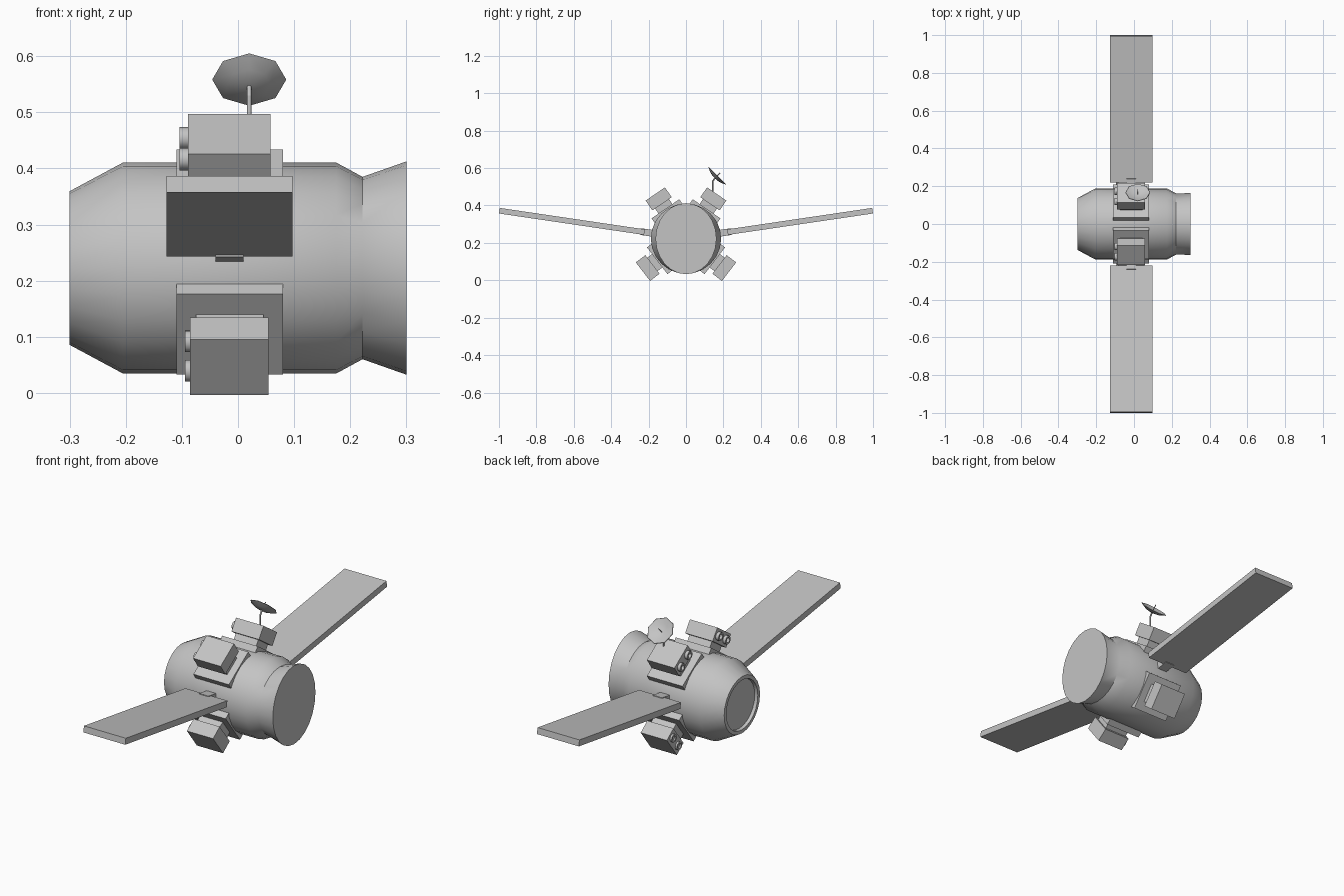
import bpy, bmesh, math
from mathutils import Matrix, Vector

cube = bpy.data.objects.get("Cube")
if cube:
    bpy.data.objects.remove(cube, do_unlink=True)

AXIS_Z = 0.2225

grey = bpy.data.materials.new("light_grey")
grey.use_nodes = True
GREY = (0.55, 0.55, 0.55, 1)
grey.diffuse_color = GREY
grey.node_tree.nodes["Principled BSDF"].inputs["Base Color"].default_value = GREY


def finish(name, bm, matrix=Matrix(), smooth=None):
    """Turn a bmesh into a grey object, optionally smooth below an angle."""
    bm.transform(matrix)
    bmesh.ops.recalc_face_normals(bm, faces=bm.faces)
    mesh = bpy.data.meshes.new(name)
    bm.to_mesh(mesh)
    bm.free()
    mesh.materials.append(grey)
    obj = bpy.data.objects.new(name, mesh)
    bpy.context.collection.objects.link(obj)
    if smooth:
        bpy.ops.object.select_all(action='DESELECT')
        obj.select_set(True)
        bpy.context.view_layer.objects.active = obj
        bpy.ops.object.shade_smooth_by_angle(angle=math.radians(smooth))
    return obj


def box(name, lo, hi, matrix=Matrix(), cuts=0):
    """Box between two corners, with optional seams along y."""
    lo, hi = Vector(lo), Vector(hi)
    bm = bmesh.new()
    bmesh.ops.create_cube(bm, size=1)
    bm.transform(Matrix.Translation((lo + hi) / 2) @ Matrix.Diagonal((hi - lo).to_4d()))
    for i in range(1, cuts):
        y = lo.y + (hi.y - lo.y) * i / cuts
        bmesh.ops.bisect_plane(bm, geom=bm.verts[:] + bm.edges[:] + bm.faces[:],
                               plane_co=(0, y, 0), plane_no=(0, 1, 0))
    return finish(name, bm, matrix)


def loft(name, rings, sides, matrix=Matrix(), smooth=None, caps=True):
    """Skin elliptical rings (x, y radius, z radius) set along the x axis."""
    bm = bmesh.new()
    loops = []
    for x, ry, rz in rings:
        angles = [math.tau * i / sides for i in range(sides)]
        loops.append([bm.verts.new((x, ry * math.sin(a), rz * math.cos(a))) for a in angles])
    for a, b in zip(loops, loops[1:]):
        for i in range(sides):
            j = (i + 1) % sides
            bm.faces.new((a[i], a[j], b[j], b[i]))
    if caps:
        bm.faces.new(loops[0])
        bm.faces.new(loops[-1])
    return finish(name, bm, matrix, smooth)


def rod(name, start, end, radius, sides=8):
    start, end = Vector(start), Vector(end)
    way = end - start
    m = Matrix.Translation(start) @ way.to_track_quat('X', 'Z').to_matrix().to_4x4()
    return loft(name, [(0, radius, radius), (way.length, radius, radius)], sides, m, 50)


# Hull: recessed front hatch, tapered drum, and a skirt that flares only in height
loft("hull", [(-0.285, 0.118, 0.118), (-0.30, 0.12, 0.12), (-0.30, 0.137, 0.137),
              (-0.205, 0.188, 0.188), (0.175, 0.188, 0.188),
              (0.222, 0.1625, 0.1625), (0.30, 0.163, 0.19)],
     24, Matrix.Translation((0, 0, AXIS_Z)), smooth=35)

# Four equipment modules around the hull
for side, side_name in ((1, "back"), (-1, "front")):
    for level, degrees, half in (("upper", 55.5, 0.0735), ("lower", -37.5, 0.07)):
        e = math.radians(degrees)
        tangent = Vector((0, -side * math.sin(e), math.cos(e)))
        radial = Vector((0, side * math.cos(e), math.sin(e)))
        frame = Matrix((Vector((1, 0, 0)), tangent, radial)).transposed().to_4x4()
        frame = Matrix.Translation((0, 0, AXIS_Z)) @ frame
        tag = f"{level}_{side_name}"
        box(f"{tag}_base_plate", (-0.11, -0.09, 0.16), (0.08, 0.09, 0.194), frame)
        box(f"{tag}_neck", (-0.075, -0.045, 0.18), (0.045, 0.045, 0.235), frame)
        mid = -0.0155
        box(f"{tag}_module", (mid - half, -0.0625, 0.226), (mid + half, 0.0625, 0.29), frame)
        # Pair of hollow round ports on the module end
        face = mid - half
        tip = face - (0.015 if level == "upper" else 0.009)
        for k, t in enumerate((-0.033, 0.033)):
            loft(f"{tag}_port_{k + 1}",
                 [(face - 0.002, 0.012, 0.012), (tip, 0.012, 0.012),
                  (tip, 0.02, 0.02), (face + 0.003, 0.02, 0.02)],
                 10, frame @ Matrix.Translation((0, t, 0.258)), smooth=40)

    # Solar wing in five sections, hinged at the hull side and tilted upward
    hinge = (Matrix.Translation((0, side * 0.222, 0.2575))
             @ Matrix.Rotation(side * math.radians(8.4), 4, 'X')
             @ Matrix.Diagonal((1, side, 1, 1)))
    box(f"{side_name}_solar_wing", (-0.127, 0, -0.015), (0.097, 0.784, 0.015), hinge, cuts=5)
    box(f"{side_name}_wing_bracket", (-0.04, -0.06, -0.018), (0.01, 0.02, 0.018), hinge)

# Dish antenna on the upper back module, aimed up and backward
dish_centre = Vector((0.02, 0.165, 0.557))
aim = Vector((0, 1, 1)).normalized()
dish_frame = (Matrix.Translation(dish_centre)
              @ Matrix((aim, Vector((0, -1, 1)).normalized(), Vector((1, 0, 0)))).transposed().to_4x4())
loft("dish", [(-0.016, 0.012, 0.012), (-0.011, 0.038, 0.038), (0.002, 0.066, 0.066),
              (0.004, 0.064, 0.064), (-0.007, 0.037, 0.037), (-0.012, 0.012, 0.012)],
     8, dish_frame, smooth=30)
rod("dish_feed", dish_centre - aim * 0.014, dish_centre + aim * 0.025, 0.002, 6)
rod("dish_mast", (0.02, 0.142, 0.465), (0.02, 0.142, 0.53), 0.004)
rod("dish_mount", (0.02, 0.142, 0.528), dish_centre - aim * 0.013, 0.004)
